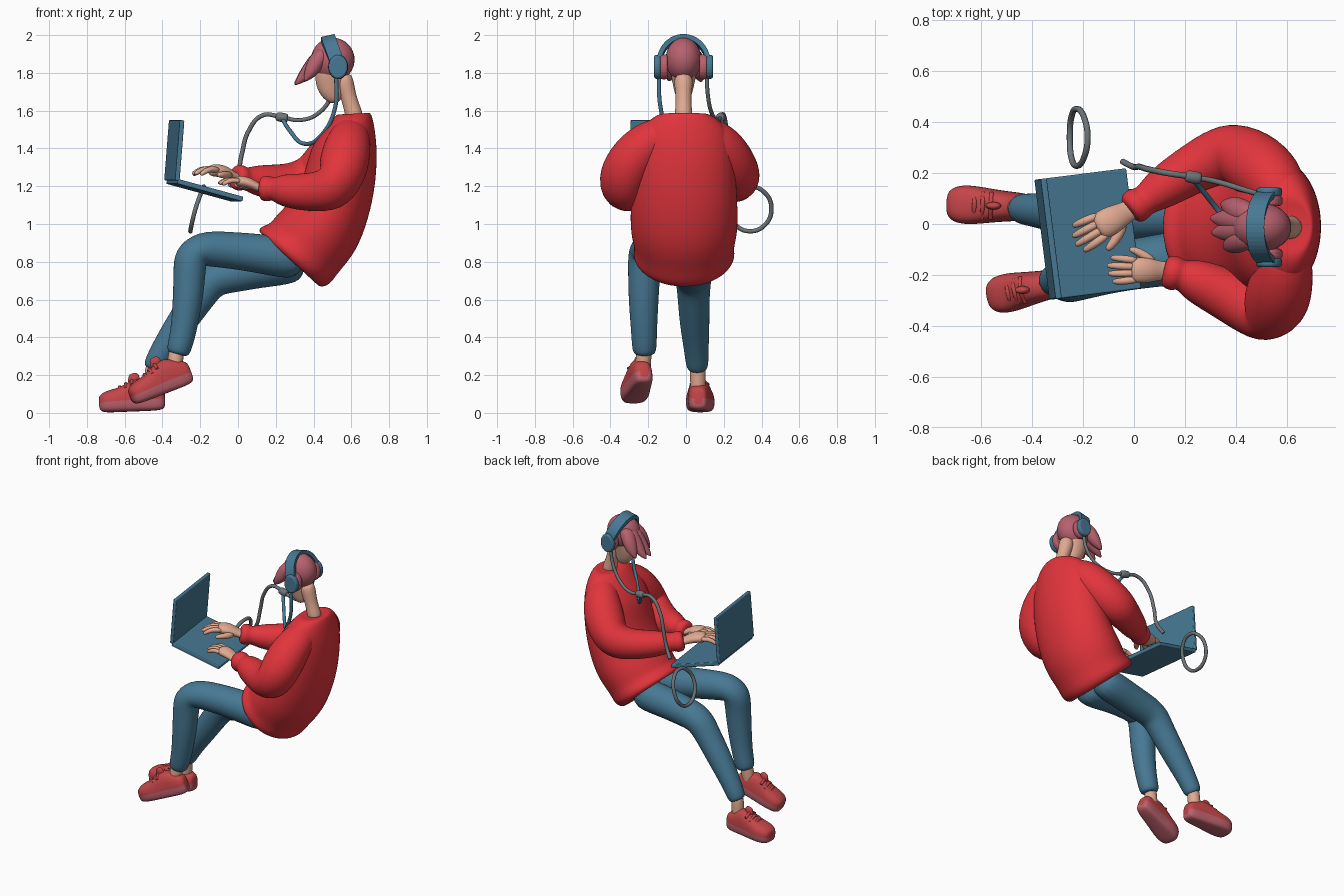
import bpy, bmesh, math
from mathutils import Vector, Matrix, Euler

if "Cube" in bpy.data.objects:
    bpy.data.objects.remove(bpy.data.objects["Cube"])


def material(name, r, g, b):
    m = bpy.data.materials.new(name)
    m.use_nodes = True
    m.diffuse_color = (r, g, b, 1)
    m.node_tree.nodes["Principled BSDF"].inputs["Base Color"].default_value = (r, g, b, 1)
    return m


RED = material("sweater red", .76, .035, .045)
BLUE = material("denim blue", .062, .19, .295)
SHOE = material("shoe red", .55, .06, .065)
SOLE = material("sole pink", .50, .12, .15)
HAIR = material("hair pink", .47, .12, .155)
SKIN = material("skin", .75, .4, .285)
GREY = material("cable grey", .155, .175, .19)
UP = Vector((0, 0, 1))
MID = -.013  # head centre line in y


def finish(name, bm, mats, levels=0, bevel=0, smooth=True):
    bmesh.ops.recalc_face_normals(bm, faces=bm.faces)
    me = bpy.data.meshes.new(name)
    bm.to_mesh(me)
    bm.free()
    ob = bpy.data.objects.new(name, me)
    bpy.context.collection.objects.link(ob)
    for m in mats:
        me.materials.append(m)
    for p in me.polygons:
        p.use_smooth = smooth
    if bevel:
        mod = ob.modifiers.new("bevel", "BEVEL")
        mod.width, mod.segments = bevel, 3
    if levels:
        mod = ob.modifiers.new("subdivision", "SUBSURF")
        mod.levels = mod.render_levels = levels
    return ob


def loft(name, rings, mat, levels=2, second=None, is_second=None, smooth=True):
    """Skin a list of equal rings, with closed ends."""
    bm = bmesh.new()
    rows = [[bm.verts.new(p) for p in ring] for ring in rings]
    n = len(rows[0])
    for a, b in zip(rows, rows[1:]):
        for j in range(n):
            f = bm.faces.new((a[j], a[(j + 1) % n], b[(j + 1) % n], b[j]))
            if second and is_second(j):
                f.material_index = 1
    bm.faces.new(rows[0])
    bm.faces.new(rows[-1])
    return finish(name, bm, [mat] + ([second] if second else []), levels, 0, smooth)


def tube(name, path, mat, sides=12, flat=1, levels=2):
    """Round limb through (x, y, z, radius) stations."""
    pts = [Vector(p[:3]) for p in path]
    tans = [(pts[min(i + 1, len(pts) - 1)] - pts[max(i - 1, 0)]).normalized() for i in range(len(pts))]
    u = UP if abs(tans[0].z) < .9 else Vector((0, 1, 0))
    rings = []
    for c, t, p in zip(pts, tans, path):
        u = (u - t * u.dot(t)).normalized()
        v = t.cross(u)
        rings.append([c + p[3] * (u * flat * math.sin(a) + v * math.cos(a))
                      for a in (math.tau * k / sides for k in range(sides))])
    return loft(name, rings, mat, levels)


def body(name, sections, mat, y=0, sides=20):
    """Loft oval sections given as front x z, back x z, half width."""
    rings = []
    for fx, fz, bx, bz, w in sections:
        c, d = Vector(((fx + bx) / 2, y, (fz + bz) / 2)), Vector(((fx - bx) / 2, 0, (fz - bz) / 2))
        rings.append([c + d * math.cos(a) + Vector((0, w * math.sin(a), 0))
                      for a in (math.tau * k / sides for k in range(sides))])
    return loft(name, rings, mat)


def cable(name, points, radius, mat, cyclic=False):
    cu = bpy.data.curves.new(name, "CURVE")
    cu.dimensions = "3D"
    cu.bevel_depth, cu.bevel_resolution, cu.resolution_u = radius, 3, 10
    cu.use_fill_caps = True
    s = cu.splines.new("BEZIER")
    s.bezier_points.add(len(points) - 1)
    for bp, p in zip(s.bezier_points, points):
        bp.co = p
        bp.handle_left_type = bp.handle_right_type = "AUTO"
    s.use_cyclic_u = cyclic
    cu.materials.append(mat)
    ob = bpy.data.objects.new(name, cu)
    bpy.context.collection.objects.link(ob)


# Sweater with rolled hem and collar
body("sweater_body", [
    (.15, .94, .41, .69, .20), (.105, .955, .435, .66, .245), (.115, .99, .49, .675, .277),
    (.17, 1.0, .53, .74, .262), (.20, 1.05, .63, .85, .288), (.29, 1.13, .695, 1.03, .288),
    (.35, 1.26, .73, 1.2, .278), (.38, 1.4, .74, 1.36, .272), (.44, 1.49, .73, 1.48, .245),
    (.50, 1.56, .715, 1.56, .18), (.53, 1.585, .70, 1.595, .115), (.55, 1.575, .68, 1.58, .08)], RED, -.01)
tube("right_sleeve", [
    (.6, -.06, 1.5, .08), (.595, -.14, 1.465, .112), (.575, -.25, 1.39, .135), (.55, -.335, 1.26, .138),
    (.5, -.345, 1.175, .128), (.36, -.275, 1.165, .104), (.23, -.215, 1.18, .09), (.185, -.2, 1.185, .056),
    (.165, -.195, 1.187, .074), (.125, -.185, 1.19, .068), (.115, -.183, 1.19, .04)], RED)
tube("left_sleeve", [
    (.6, .04, 1.5, .08), (.58, .12, 1.465, .112), (.53, .195, 1.395, .135), (.44, .26, 1.28, .137),
    (.36, .28, 1.225, .126), (.25, .23, 1.215, .103), (.1, .135, 1.23, .088), (.04, .09, 1.24, .056),
    (.02, .08, 1.243, .074), (-.015, .058, 1.248, .068), (-.022, .052, 1.25, .04)], RED)

# Trousers and ankles
tube("right_trouser_leg", [
    (.36, -.11, .8, .115), (.15, -.135, .84, .11), (-.05, -.165, .863, .1), (-.2, -.2, .872, .1),
    (-.253, -.215, .828, .098), (-.257, -.222, .74, .088), (-.265, -.225, .6, .083),
    (-.29, -.222, .42, .07), (-.315, -.22, .33, .068), (-.32, -.22, .305, .05)], BLUE)
tube("left_trouser_leg", [
    (.36, .06, .8, .115), (.15, .045, .77, .106), (-.02, .038, .738, .103), (-.1, .038, .72, .1),
    (-.155, .04, .685, .096), (-.2, .04, .62, .088), (-.3, .045, .48, .083),
    (-.4, .055, .33, .067), (-.445, .06, .245, .062), (-.455, .06, .225, .045)], BLUE)
tube("right_ankle", [(-.32, -.22, .36, .044), (-.33, -.225, .29, .042), (-.345, -.23, .19, .045)], SKIN)
tube("left_ankle", [(-.445, .06, .27, .044), (-.455, .063, .2, .042), (-.46, .065, .08, .045)], SKIN)


# Shoes: stations are x, bottom, top, half width
def shoe(side, origin, turn):
    place = Matrix.Translation(origin) @ Euler(turn).to_matrix().to_4x4()
    n, rings = 16, []
    for x, lo, hi, w in [(.082, .03, .1, .022), (.074, .005, .125, .046), (.025, 0, .145, .056),
                         (-.03, 0, .185, .06), (-.1, 0, .165, .068), (-.16, 0, .13, .077),
                         (-.22, 0, .12, .077), (-.26, .005, .1, .058), (-.27, .03, .08, .025)]:
        ring = []
        for k in range(n):
            a = math.tau * k / n
            c, s = math.cos(a), math.sin(a)
            rim = lo + .5 * (hi - lo) if hi - lo < .1 else lo + .06
            ring.append(Vector((x, w * math.copysign(abs(c) ** (.75 if s > 0 else .5), c),
                                rim + ((hi - rim) * s ** .75 if s > 0 else (lo - rim) * abs(s) ** .6))))
        rings.append(ring)
    loft(side + "_shoe", rings, SHOE, 2, SOLE, lambda j: j >= n / 2).matrix_world = place
    for i in range(3):
        x, z = -.09 - .033 * i, .166 - .016 * i
        cable(f"{side}_lace_{i + 1}", [place @ Vector((x, y, z - abs(y) * .5)) for y in (-.05, 0, .05)], .009, SHOE)
    tube(side + "_shoe_tongue", [(*(place @ Vector(p)), r) for p, r in
                                 [((-.09, 0, .14), .03), ((-.075, 0, .18), .034), ((-.08, 0, .205), .022)]],
         SHOE, flat=.5)


shoe("right", (-.305, -.232, .132), (0, -.36, .2))
shoe("left", (-.465, .068, .01), (0, -.04, -.04))


# Hands
def hand(side, wrist, aim, thumb, size):
    w, d = Vector(wrist), Vector(aim).normalized()
    s = UP.cross(d).normalized()
    up = d.cross(s)

    def station(along, across, high, r):
        return (*(w + size * (d * along + s * across + up * high)), r * size)
    tube(side + "_palm", [station(-.05, 0, 0, .038), station(0, 0, 0, .036), station(.05, 0, .014, .05),
                          station(.1, 0, .012, .054), station(.128, 0, .002, .044)], SKIN, flat=.6)
    for i, length in enumerate((.09, .105, .1, .08)):
        o = thumb * (.036 - .024 * i)
        tube(f"{side}_finger_{i + 1}", [
            station(.095, o, .01, .0165), station(.11 + length * .5, o * 1.2, .01, .016),
            station(.11 + length * .9, o * 1.3, -.022, .0135), station(.11 + length, o * 1.3, -.032, .008)],
            SKIN, 8, 1, 1)
    tube(side + "_thumb", [station(.03, thumb * .025, 0, .022), station(.07, thumb * .06, -.006, .02),
                           station(.115, thumb * .08, -.014, .016), station(.13, thumb * .083, -.018, .008)],
         SKIN, 8, 1, 1)


hand("right", (.11, -.183, 1.19), (-1, .02, .26), -1, 1)
hand("left", (-.025, .05, 1.25), (-.85, -.47, .2), 1, 1.12)

# Neck, head and hair
tube("neck", [(.625, MID, 1.54, .055), (.602, MID, 1.62, .043), (.577, MID, 1.7, .044), (.55, MID, 1.8, .06)], SKIN)
body("head", [(.495, 1.63, .55, 1.65, .026), (.435, 1.675, .56, 1.71, .048), (.405, 1.75, .57, 1.785, .063),
              (.41, 1.83, .59, 1.86, .08), (.45, 1.93, .57, 1.93, .06)], SKIN, MID)
bm = bmesh.new()
bmesh.ops.create_uvsphere(bm, u_segments=32, v_segments=20, radius=1,
                          matrix=Matrix.Translation((.502, MID, 1.87)) @ Matrix.Diagonal((.115, .095, .116, 1)))
finish("hair_cap", bm, [HAIR])
for i, (y, x, z) in enumerate([(-.08, .35, 1.755), (-.03, .3, 1.735), (.02, .295, 1.735), (.07, .34, 1.75)]):
    tube(f"fringe_lock_{i + 1}", [(.47, MID + (y - MID) * .5, 1.92, .045), (.415, y * .75, 1.865, .054),
                                  ((x + .42) / 2, y, (z + 1.845) / 2, .044), (x, y * 1.15, z, .006)], HAIR, 10, .9)

# Headphones
rings = []
for k in range(25):
    a = math.pi * k / 24
    c = Vector((.53 - .055 * math.sin(a), MID, 1.845))
    wide = Vector((.036, 0, .008))
    rings.append([c + Vector((0, (r - .01) * math.cos(a), r * math.sin(a))) + wide * s
                  for r, s in ((.128, -1), (.128, 1), (.153, 1), (.153, -1))])
loft("headband", rings, BLUE, 0, smooth=False)
for side, sign in (("right", -1), ("left", 1)):
    for part, off, depth, r, m in (("ear_cup", .138, .036, .06, BLUE), ("ear_pad", .104, .04, .062, SOLE)):
        bm = bmesh.new()
        bmesh.ops.create_cone(bm, cap_ends=True, segments=28, radius1=r, radius2=r, depth=depth,
                              matrix=Matrix.Translation((.53, MID + sign * off, 1.832))
                              @ Matrix.Rotation(math.pi / 2, 4, "X") @ Matrix.Diagonal((.85, 1.06, 1, 1)))
        finish(f"{side}_{part}", bm, [m], 0, .012, False)

# Cables
cable("right_cup_cable", [(.52, -.145, 1.79), (.515, -.135, 1.62), (.45, -.09, 1.48), (.35, .03, 1.425),
                          (.27, .13, 1.5), (.23, .18, 1.565)], .011, BLUE)
cable("left_cup_cable", [(.52, .11, 1.79), (.5, .115, 1.69), (.43, .135, 1.59), (.33, .165, 1.55),
                         (.23, .185, 1.567)], .011, GREY)
cable("main_cable", [(.23, .185, 1.567), (.13, .2, 1.575), (.055, .215, 1.49), (.02, .225, 1.37),
                     (-.005, .225, 1.26), (-.045, .245, 1.2)], .012, GREY)
tube("cable_splitter", [(.265, .178, 1.56, .018), (.255, .18, 1.561, .026), (.21, .187, 1.568, .026),
                        (.2, .189, 1.57, .018)], GREY)
cable("cable_loop", [(-.225 + .035 * math.sin(a) + .008 * math.sin(a) ** 2, .34 + .112 * math.cos(a),
                      1.08 + .118 * math.sin(a)) for a in (math.tau * k / 8 for k in range(8))], .012, GREY, True)


# Laptop
def slab(name, size, centre, lean):
    bm = bmesh.new()
    frame = Matrix.Translation((-.345, -.06, 1.23)) @ Matrix.Rotation(.125, 4, "Z")
    bmesh.ops.create_cube(bm, size=1, matrix=frame @ Matrix.Rotation(lean, 4, "Y")
                          @ Matrix.Translation(centre) @ Matrix.Diagonal((*size, 1)))
    finish(name, bm, [BLUE], 0, .006, False)


slab("laptop_base", (.36, .475, .026), (.178, 0, -.005), .265)
slab("laptop_screen", (.024, .475, .32), (-.005, 0, .16), .08)
